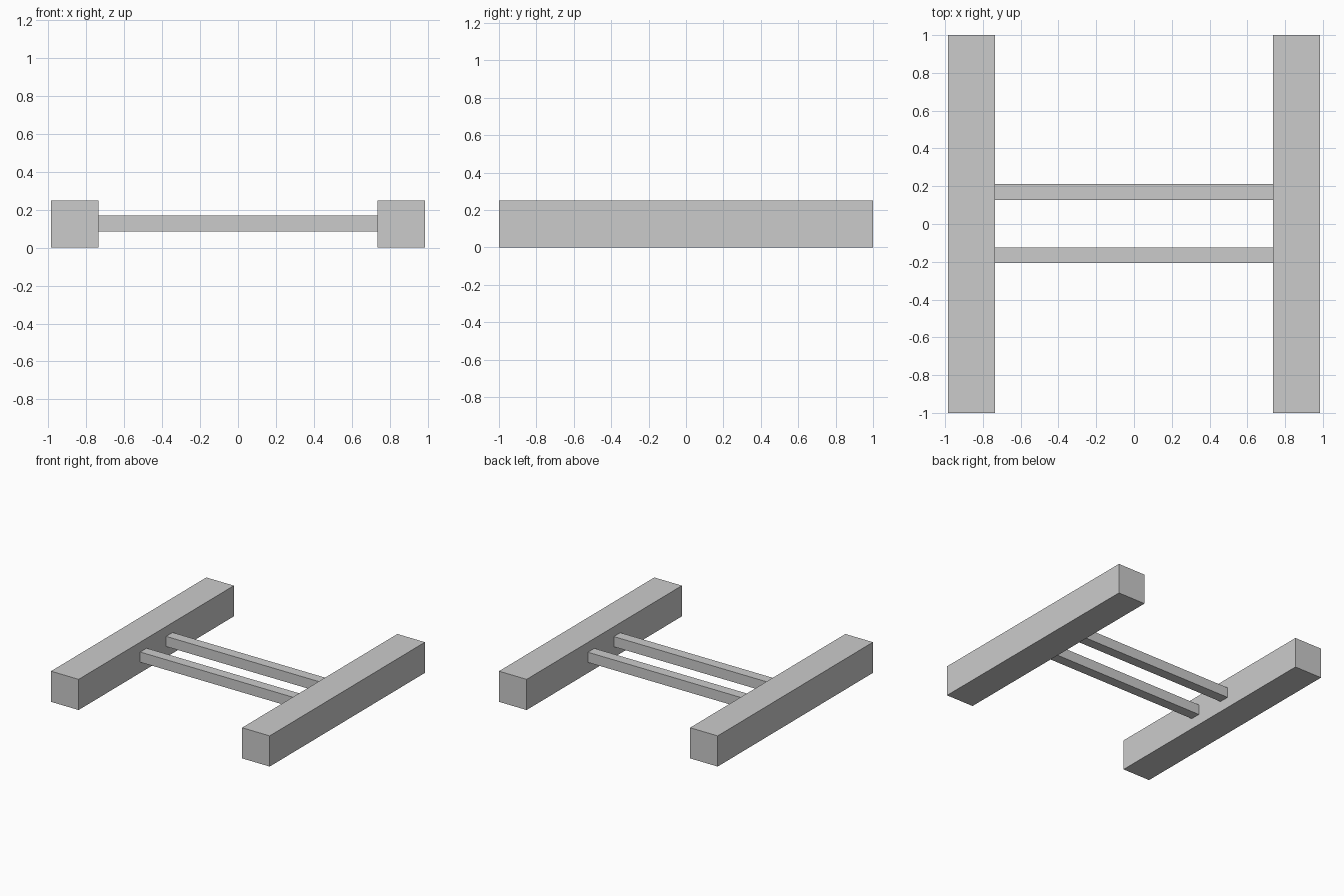
import bpy

if "Cube" in bpy.data.objects:
    bpy.data.objects.remove(bpy.data.objects["Cube"])


def box(name, lo, hi):
    """Axis-aligned box between two corners."""
    center = [(a + b) / 2 for a, b in zip(lo, hi)]
    bpy.ops.mesh.primitive_cube_add(size=1, location=center)
    ob = bpy.context.object
    ob.name = name
    ob.scale = [b - a for a, b in zip(lo, hi)]
    bpy.ops.object.transform_apply(location=False, rotation=False, scale=True)
    return ob


INNER, OUTER = 0.737, 0.986   # beam faces in x
BAR = 0.083                   # crossbar thickness
BAR_Z = 0.128                 # crossbar centre height

# Long side beams
box("left_beam", (-OUTER, -1, 0), (-INNER, 1, 0.25))
box("right_beam", (INNER, -1, 0), (OUTER, 1, 0.25))

# Thin crossbars joining the inner faces of the beams
for name, y in (("front_crossbar", -0.165), ("back_crossbar", 0.169)):
    box(name,
        (-INNER, y - BAR / 2, BAR_Z - BAR / 2),
        (INNER, y + BAR / 2, BAR_Z + BAR / 2))
